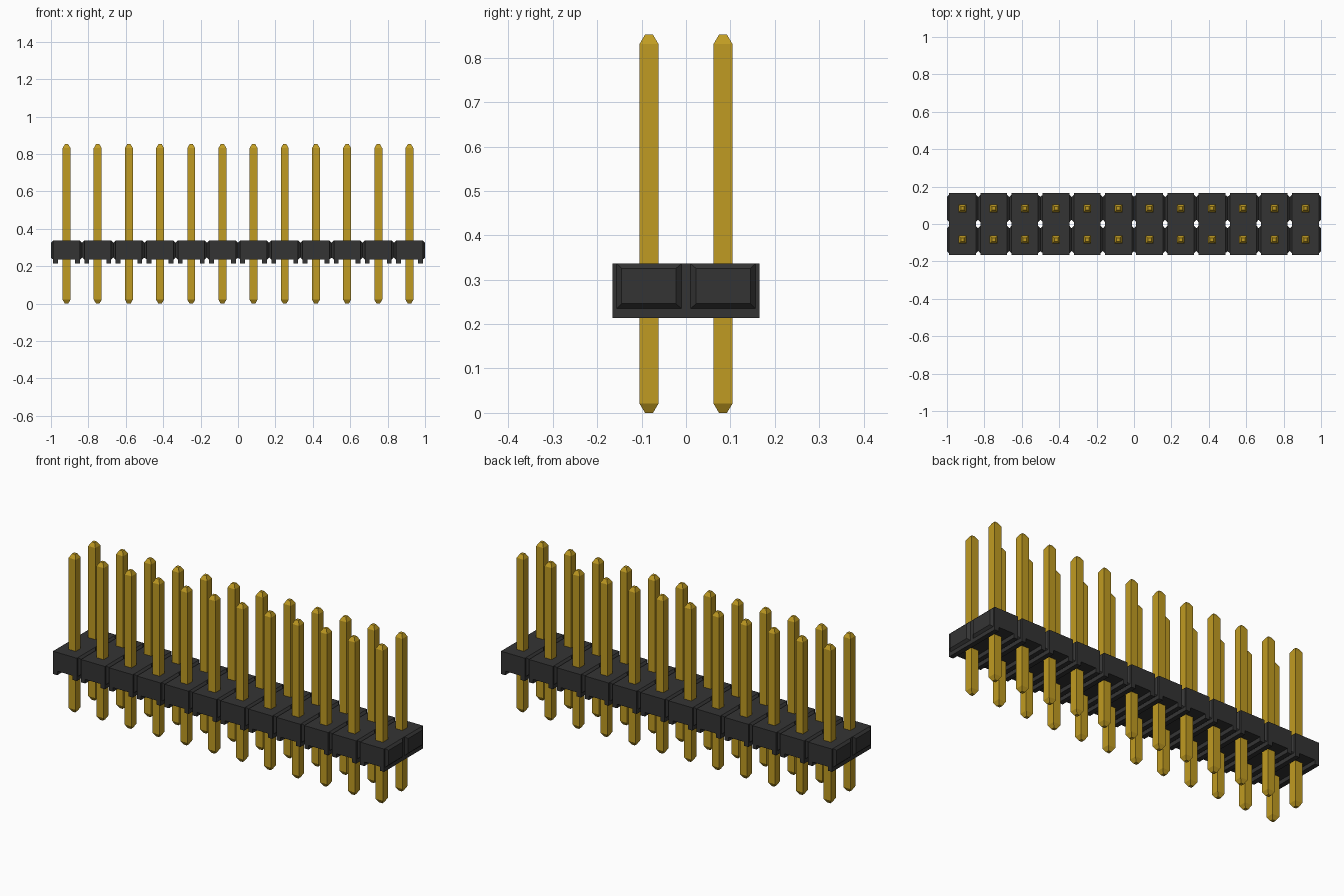
import bpy, bmesh

if "Cube" in bpy.data.objects:
    bpy.data.objects.remove(bpy.data.objects["Cube"], do_unlink=True)

COLS = 12
PITCH = 2.0 / COLS
ROW_Y = PITCH / 2
BOTTOM, TOP = 0.214, 0.337       # housing heights


def make_material(name, rgb, roughness):
    mat = bpy.data.materials.new(name)
    mat.use_nodes = True
    mat.diffuse_color = (*rgb, 1)
    bsdf = next(n for n in mat.node_tree.nodes if n.type == 'BSDF_PRINCIPLED')
    bsdf.inputs["Base Color"].default_value = (*rgb, 1)
    bsdf.inputs["Roughness"].default_value = roughness
    return mat


black = make_material("black plastic", (0.034, 0.034, 0.034), 0.6)
gold = make_material("gold metal", (0.53, 0.33, 0.016), 0.4)


def loft(bm, rings):
    """Skin a list of equal-length point rings and cap both ends."""
    loops = [[bm.verts.new(p) for p in ring] for ring in rings]
    n = len(loops[0])
    for a, b in zip(loops, loops[1:]):
        for i in range(n):
            j = (i + 1) % n
            bm.faces.new((a[i], a[j], b[j], b[i]))
    bm.faces.new(loops[0][::-1])
    bm.faces.new(loops[-1])


def finish(bm, name, mat):
    bmesh.ops.recalc_face_normals(bm, faces=bm.faces)
    mesh = bpy.data.meshes.new(name)
    bm.to_mesh(mesh)
    bm.free()
    mesh.materials.append(mat)
    return mesh


def place(mesh, name, x, y=0):
    obj = bpy.data.objects.new(name, mesh)
    obj.location = (x, y, 0)
    bpy.context.collection.objects.link(obj)


# Housing cell: notched block with two feet, extruded front to back
core, foot, notch = PITCH / 2 - 0.012, 0.046, 0.236
profile = [(-core, TOP), (-core, BOTTOM), (-foot, BOTTOM), (-foot, notch),
           (foot, notch), (foot, BOTTOM), (core, BOTTOM), (core, TOP)]
bm = bmesh.new()
loft(bm, [[(x, y, z) for x, z in profile] for y in (-0.166, 0.166)])

# Raised bevelled pads on both sides of the cell, one per pin row
for sx in (-1, 1):
    for sy in (-1, 1):
        rings = []
        for x, y0, y1, z0, z1 in ((core, 0.010, 0.156, 0.235, TOP),
                                  (PITCH / 2, 0.023, 0.145, 0.246, 0.325)):
            rings.append([(sx * x, sy * y, z) for y, z in
                          ((y0, z0), (y1, z0), (y1, z1), (y0, z1))])
        loft(bm, rings)
cell_mesh = finish(bm, "housing_cell", black)

# Square pin with tapered ends
bm = bmesh.new()
rings = []
for z, h in ((0, 0.009), (0.021, 0.0213), (0.831, 0.0213), (0.852, 0.009)):
    rings.append([(-h, -h, z), (h, -h, z), (h, h, z), (-h, h, z)])
loft(bm, rings)
pin_mesh = finish(bm, "pin", gold)

# Repeat along the strip
for i in range(COLS):
    x = (i - (COLS - 1) / 2) * PITCH
    place(cell_mesh, f"housing_cell_{i + 1}", x)
    place(pin_mesh, f"front_pin_{i + 1}", x, -ROW_Y)
    place(pin_mesh, f"back_pin_{i + 1}", x, ROW_Y)
